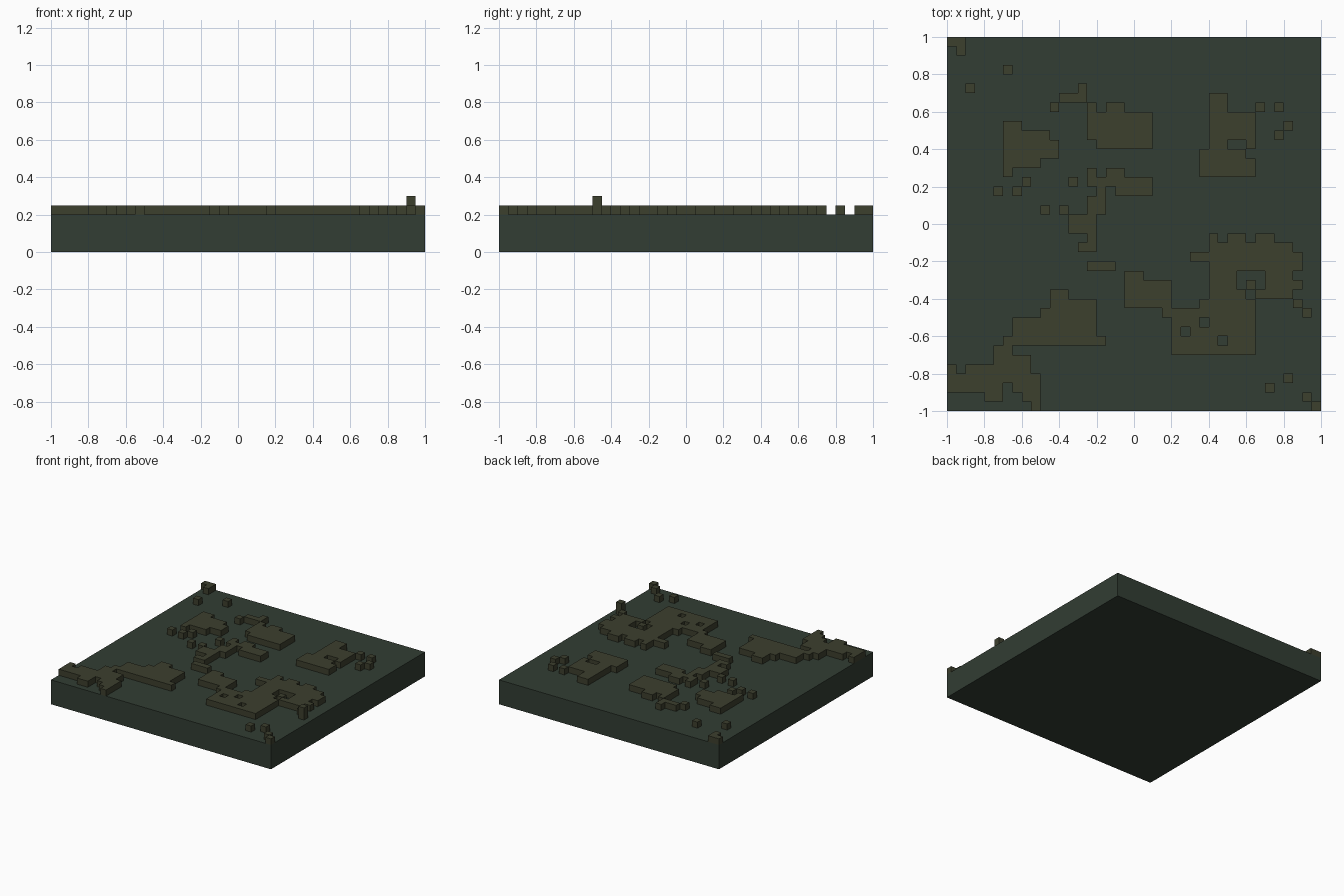
import bpy, bmesh

if "Cube" in bpy.data.objects:
    bpy.data.objects.remove(bpy.data.objects["Cube"])

CELL = 0.05      # block size
TOP = 0.2        # height of the ground slab


def material(name, color):
    m = bpy.data.materials.new(name)
    m.diffuse_color = (*color, 1)
    m.use_nodes = True
    m.node_tree.nodes["Principled BSDF"].inputs["Base Color"].default_value = m.diffuse_color
    return m


GREEN = material("dark_green", (0.032, 0.047, 0.033))
OLIVE = material("olive", (0.046, 0.050, 0.027))


def finish(name, bm, mat):
    me = bpy.data.meshes.new(name)
    bm.to_mesh(me)
    bm.free()
    me.materials.append(mat)
    ob = bpy.data.objects.new(name, me)
    bpy.context.collection.objects.link(ob)
    return ob


def block(*spans):
    """Cells covered by rectangles (column from, row from, column to, row to)."""
    return {(i, j) for a, b, c, d in spans for i in range(a, c) for j in range(b, d)}


def patch(name, cells, layers=1):
    """One block-edged patch: tops plus only the exposed side walls."""
    bm = bmesh.new()
    z0, z1 = TOP, TOP + CELL * layers

    def quad(*pts):
        bm.faces.new([bm.verts.new((x * CELL - 1, y * CELL - 1, z)) for x, y, z in pts])

    for i, j in sorted(cells):
        ring = [(i, j), (i + 1, j), (i + 1, j + 1), (i, j + 1)]
        quad(*[(x, y, z1) for x, y in ring])
        for k, (di, dj) in enumerate([(0, -1), (1, 0), (0, 1), (-1, 0)]):
            if (i + di, j + dj) not in cells:
                a, b = ring[k], ring[(k + 1) % 4]
                quad((*a, z0), (*b, z0), (*b, z1), (*a, z1))
    bmesh.ops.remove_doubles(bm, verts=bm.verts, dist=1e-4)
    bmesh.ops.dissolve_limit(bm, angle_limit=0.01, verts=bm.verts, edges=bm.edges)
    return finish(name, bm, OLIVE)


# Ground slab
bm = bmesh.new()
bmesh.ops.create_cube(bm, size=1)
bmesh.ops.scale(bm, vec=(2, 2, TOP), verts=bm.verts)
bmesh.ops.translate(bm, vec=(0, 0, TOP / 2), verts=bm.verts)
finish("ground_slab", bm, GREEN)

# Back left patches
patch("corner_patch", block((0, 39, 2, 40), (1, 38, 2, 39)))
patch("left_patch", block((6, 25, 7, 31), (7, 26, 8, 31), (8, 26, 10, 30),
                          (10, 27, 11, 30), (11, 27, 12, 29)))

# Middle patches
patch("back_middle_patch", block((12, 33, 15, 34), (14, 34, 15, 35), (15, 29, 16, 33),
                                 (16, 28, 22, 32), (17, 32, 19, 33)))
patch("middle_patch", block((15, 24, 18, 25), (15, 25, 16, 26), (17, 25, 19, 26),
                            (18, 23, 22, 25), (16, 21, 17, 24), (15, 21, 16, 23),
                            (13, 19, 16, 21), (15, 18, 16, 19), (14, 17, 16, 18)))
patch("short_strip", block((15, 15, 18, 16)))

# Back right patch
patch("back_right_patch", block((28, 28, 30, 34), (30, 29, 33, 32), (32, 28, 33, 29),
                                (27, 25, 32, 28), (32, 25, 33, 27)))

# Large right patch with holes
large = block((28, 18, 29, 19), (30, 18, 32, 19), (33, 18, 35, 19), (28, 17, 37, 18),
              (26, 16, 28, 17), (28, 15, 38, 17), (28, 14, 37, 15), (28, 13, 38, 14),
              (28, 12, 37, 13), (37, 11, 38, 12), (19, 11, 21, 15), (21, 11, 24, 14),
              (23, 10, 24, 11), (24, 6, 33, 11), (27, 11, 33, 12))
holes = block((31, 13, 34, 15)) - {(32, 13)} | {(32, 12), (27, 9), (25, 8), (29, 7)}
patch("large_right_patch", large - holes)

# Front left patch
patch("front_left_patch", block((11, 12, 13, 13), (11, 11, 16, 12), (10, 10, 16, 11),
                                (7, 8, 16, 10), (6, 7, 17, 8), (5, 6, 7, 7),
                                (5, 5, 9, 6), (2, 4, 9, 5), (0, 4, 1, 5),
                                (0, 3, 10, 4), (0, 2, 10, 3), (4, 1, 6, 2),
                                (8, 1, 10, 2), (9, 0, 10, 1)) - {(6, 2)})

# Scattered single blocks
patch("loose_blocks", {(6, 36), (2, 34), (11, 32), (10, 21), (12, 21), (13, 24),
                       (8, 24), (7, 23), (5, 23), (33, 32), (35, 32), (36, 30),
                       (35, 29), (34, 2), (36, 3), (38, 1), (39, 0)})

# The one taller block
patch("tall_block", {(38, 10)}, layers=2)
